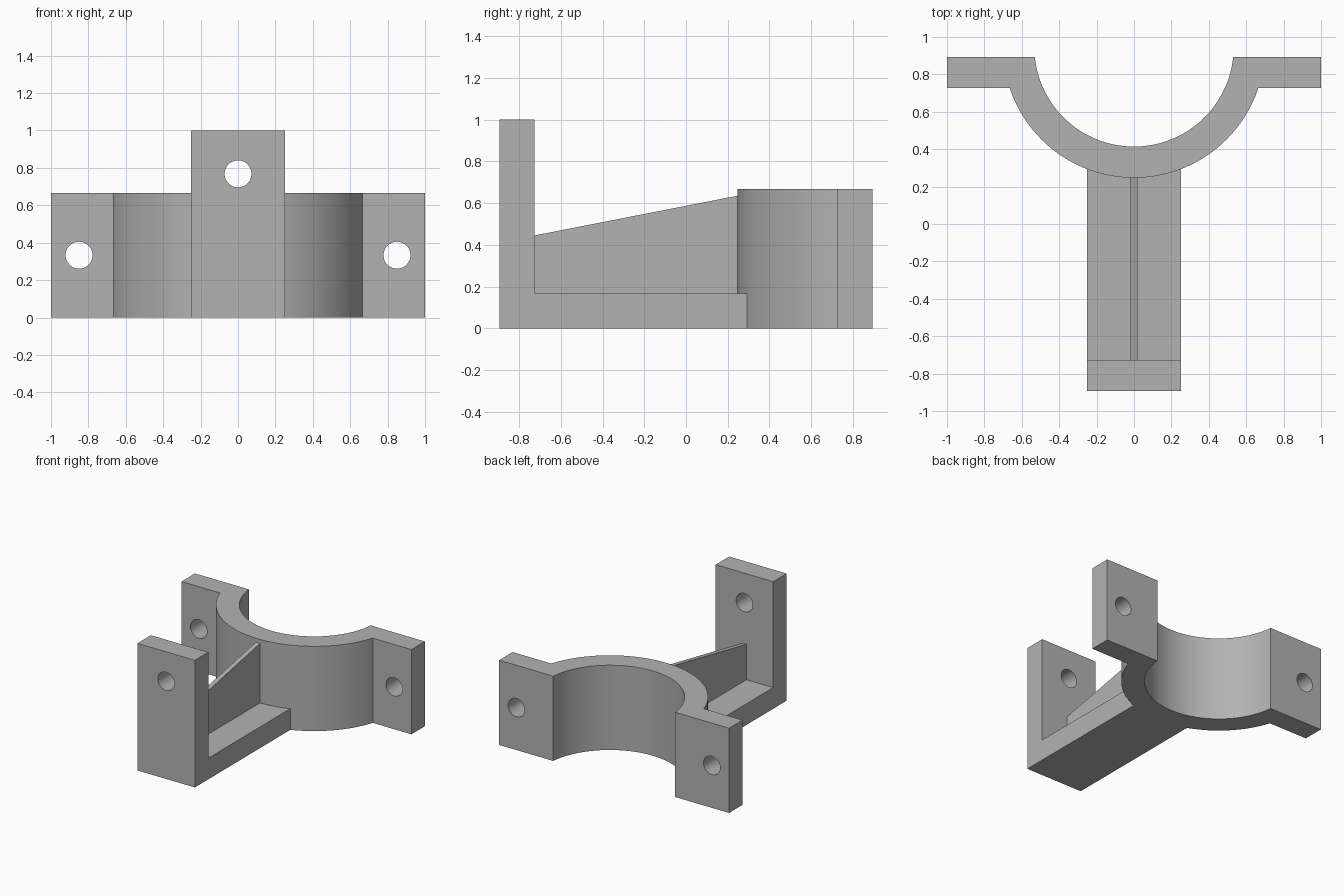
import bpy
import bmesh
import math
from mathutils import Matrix, Vector

old = bpy.data.objects.get("Cube")
if old:
    bpy.data.objects.remove(old, do_unlink=True)

# Main dimensions
DEPTH = 0.893          # half of the overall depth
WALL = 1 / 6           # thickness of every plate
HEIGHT = 2 / 3         # clamp height
CY, R_OUT, R_IN = 0.947, 0.7, 0.533
ARM = 0.25             # half width of the arm
HOLE = 0.072

grey = bpy.data.materials.new("plain grey")
grey.use_nodes = True
color = (0.45, 0.45, 0.45, 1)
grey.diffuse_color = color
grey.node_tree.nodes["Principled BSDF"].inputs["Base Color"].default_value = color


def make_object(name, bm):
    bmesh.ops.recalc_face_normals(bm, faces=bm.faces)
    mesh = bpy.data.meshes.new(name)
    bm.to_mesh(mesh)
    bm.free()
    mesh.materials.append(grey)
    obj = bpy.data.objects.new(name, mesh)
    bpy.context.collection.objects.link(obj)
    return obj


def prism(name, points, offset):
    """Extrude a closed outline along an offset."""
    bm = bmesh.new()
    face = bm.faces.new([bm.verts.new(p) for p in points])
    ext = bmesh.ops.extrude_face_region(bm, geom=[face])
    verts = [v for v in ext["geom"] if isinstance(v, bmesh.types.BMVert)]
    bmesh.ops.translate(bm, verts=verts, vec=Vector(offset))
    return make_object(name, bm)


def cylinder(name, radius, length, center, axis, segments):
    bm = bmesh.new()
    turn = Matrix.Rotation(math.pi / 2, 4, "X") if axis == "Y" else Matrix()
    bmesh.ops.create_cone(bm, cap_ends=True, segments=segments, radius1=radius,
                          radius2=radius, depth=length,
                          matrix=Matrix.Translation(center) @ turn)
    obj = make_object(name, bm)
    obj.hide_render = True
    return obj


def cut(obj, cutter):
    mod = obj.modifiers.new("cut", "BOOLEAN")
    mod.operation = "DIFFERENCE"
    mod.solver = "EXACT"
    mod.object = cutter
    bpy.context.view_layer.update()
    mesh = bpy.data.meshes.new_from_object(
        obj.evaluated_get(bpy.context.evaluated_depsgraph_get()))
    obj.modifiers.clear()
    obj.data = mesh
    bpy.data.objects.remove(cutter, do_unlink=True)


def arc(radius, y_end, steps=72):
    """Lower arc from the left to the right at height y_end."""
    a = math.asin((CY - y_end) / radius)
    angles = [math.pi + a + (math.pi - 2 * a) * i / steps for i in range(steps + 1)]
    return [(radius * math.cos(t), CY + radius * math.sin(t), 0) for t in angles]


# Half-round clamp with a flange on each side
back, step = DEPTH, DEPTH - WALL
outline = [(-1, back, 0), (-1, step, 0), *arc(R_OUT, step),
           (1, step, 0), (1, back, 0), *reversed(arc(R_IN, back))]
clamp = prism("clamp", outline, (0, 0, HEIGHT))
for side in (-1, 1):
    cut(clamp, cylinder("hole_cutter", HOLE, 0.5, (side * 0.85, 0.81, HEIGHT / 2), "Y", 48))

# L-shaped arm with an upright mounting plate, trimmed to the clamp
front, inner, reach = -DEPTH, WALL - DEPTH, 0.4
side_view = [(front, 0), (reach, 0), (reach, WALL), (inner, WALL), (inner, 1), (front, 1)]
arm = prism("arm_and_mounting_plate", [(-ARM, y, z) for y, z in side_view], (2 * ARM, 0, 0))
cut(arm, cylinder("trim_cutter", R_OUT, 4, (0, CY, 0), "Z", 192))
cut(arm, cylinder("hole_cutter", HOLE, 0.5, (0, front + WALL / 2, 0.768), "Y", 48))

# Thin sloping rib between plate and clamp
rib_view = [(inner, WALL), (0.25, WALL), (0.25, 0.636), (inner, 0.445)]
rib = prism("stiffening_rib", [(-0.018, y, z) for y, z in rib_view], (0.036, 0, 0))

# Smooth curved walls, sharp corners
bpy.ops.object.select_all(action="DESELECT")
for obj in (clamp, arm, rib):
    obj.select_set(True)
bpy.context.view_layer.objects.active = clamp
bpy.ops.object.shade_smooth_by_angle(angle=math.radians(20))
